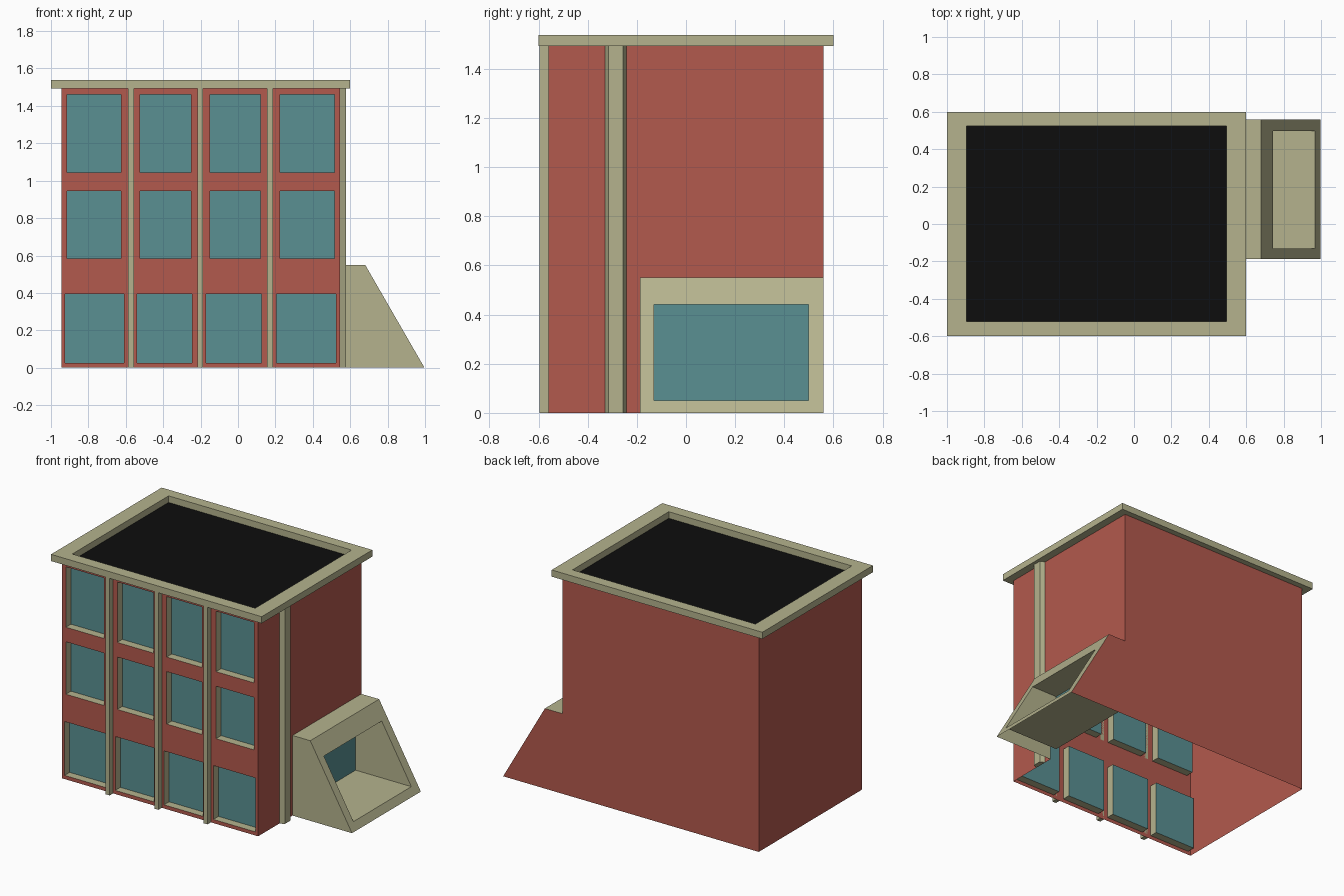
import bpy, bmesh
from mathutils import Vector

if "Cube" in bpy.data.objects:
    bpy.data.objects.remove(bpy.data.objects["Cube"])


def material(name, rgb):
    m = bpy.data.materials.new(name)
    m.diffuse_color = (*rgb, 1)
    m.use_nodes = True
    m.node_tree.nodes["Principled BSDF"].inputs["Base Color"].default_value = m.diffuse_color
    return m


BRICK = material("brick_red", (0.45, 0.10, 0.075))
STONE = material("stone_beige", (0.46, 0.45, 0.27))
GLASS = material("glass_teal", (0.10, 0.28, 0.29))
TAR = material("roof_black", (0.004, 0.004, 0.004))


def build(name, mat, faces):
    """faces: list of (corner points, rough outward direction)"""
    bm = bmesh.new()
    for pts, out in faces:
        f = bm.faces.new([bm.verts.new(p) for p in pts])
        f.normal_update()
        if f.normal.dot(Vector(out)) < 0:
            f.normal_flip()
    bmesh.ops.remove_doubles(bm, verts=bm.verts[:], dist=1e-5)
    me = bpy.data.meshes.new(name)
    bm.to_mesh(me)
    bm.free()
    me.materials.append(mat)
    ob = bpy.data.objects.new(name, me)
    bpy.context.collection.objects.link(ob)
    return ob


def prism(name, mat, outline, z0, z1):
    """vertical prism from a convex xy outline"""
    n = len(outline)
    c = sum((Vector((*p, 0)) for p in outline), Vector()) / n
    faces = [([(*p, z) for p in outline], (0, 0, s)) for z, s in ((z0, -1), (z1, 1))]
    for i in range(n):
        a, b = outline[i], outline[(i + 1) % n]
        mid = Vector(((a[0] + b[0]) / 2, (a[1] + b[1]) / 2, 0))
        faces.append(([(*a, z0), (*b, z0), (*b, z1), (*a, z1)], mid - c))
    return build(name, mat, faces)


def xz(x0, x1, z0, z1, y):
    return [(x0, y, z0), (x1, y, z0), (x1, y, z1), (x0, y, z1)]


L, R, F, B, H = -0.945, 0.545, -0.56, 0.56, 1.493   # main block
EY, EH, EX, TIP = -0.187, 0.55, 0.68, 0.997         # side entrance

# Brick walls, open underneath; back wall runs on over the entrance
build("side_and_back_walls", BRICK, [
    ([(L, B, 0), (TIP, B, 0), (EX, B, EH), (R, B, EH), (R, B, H), (L, B, H)], (0, 1, 0)),
    ([(L, F, 0), (L, B, 0), (L, B, H), (L, F, H)], (-1, 0, 0)),
    ([(R, F, 0), (R, EY, 0), (R, EY, H), (R, F, H)], (1, 0, 0)),
    ([(R, EY, EH), (R, B, EH), (R, B, H), (R, EY, H)], (1, 0, 0)),
])

# Front wall in bands, with recessed windows
upper = [(-0.915, -0.625), (-0.525, -0.25), (-0.15, 0.12), (0.225, 0.515)]
lower = [(-0.925, -0.61), (-0.54, -0.245), (-0.17, 0.125), (0.205, 0.525)]
rows = [(0.025, 0.395, lower), (0.585, 0.945, upper), (1.045, 1.46, upper)]
FRONT = (0, -1, 0)
G = F + 0.055
wall, reveals, panes, z_prev = [], [], [], 0
for z0, z1, cols in rows:
    wall.append((xz(L, R, z_prev, z0, F), FRONT))
    x_prev = L
    for x0, x1 in cols:
        wall.append((xz(x_prev, x0, z0, z1, F), FRONT))
        x_prev = x1
        panes.append((xz(x0, x1, z0, z1, G), FRONT))
        for x, s in ((x0, 1), (x1, -1)):
            reveals.append(([(x, F, z0), (x, G, z0), (x, G, z1), (x, F, z1)], (s, 0, 0)))
        for z, s in ((z0, 1), (z1, -1)):
            reveals.append(([(x0, F, z), (x1, F, z), (x1, G, z), (x0, G, z)], (0, 0, s)))
    wall.append((xz(x_prev, R, z0, z1, F), FRONT))
    z_prev = z1
wall.append((xz(L, R, z_prev, H, F), FRONT))
build("front_wall", BRICK, wall)
build("window_reveals", STONE, reveals)
build("window_panes", GLASS, panes)

# Pilasters
for i, x in enumerate((-0.572, -0.202, 0.171)):
    a, b = x - 0.015, x + 0.015
    prism(f"front_pilaster_{i + 1}", STONE, [(a, -0.597), (b, -0.597), (b, F), (a, F)], 0, H)
prism("side_pilaster", STONE,
      [(R, -0.33), (0.577, -0.316), (0.577, -0.256), (R, -0.242)], 0, H)

# Flat roof and overhanging parapet ring
build("roof", TAR, [([(L, F, H), (R, F, H), (R, B, H), (L, B, H)], (0, 0, 1))])


def rect(x0, x1, y0, y1):
    return [(x0, y0), (x1, y0), (x1, y1), (x0, y1)]


outer, inner = rect(-1, 0.6, -0.6, 0.6), rect(-0.895, 0.495, -0.52, 0.525)
dirs = [(0, -1, 0), (1, 0, 0), (0, 1, 0), (-1, 0, 0)]
z0, z1, ring = 1.492, 1.538, []
for i in range(4):
    j = (i + 1) % 4
    a, b, c, d = outer[i], outer[j], inner[j], inner[i]
    for z, s in ((z0, -1), (z1, 1)):
        ring.append(([(*p, z) for p in (a, b, c, d)], (0, 0, s)))
    for p, q, s in ((a, b, 1), (d, c, -1)):
        ring.append(([(*p, z0), (*q, z0), (*q, z1), (*p, z1)], s * Vector(dirs[i])))
build("parapet", STONE, ring)


# Side entrance: sloped frame with a deep horizontal recess
def slope(y, z):
    return (EX + (TIP - EX) * (1 - z / EH), y, z)


oy, oz = (EY, B), (0, EH)
iy, iz = (-0.13, 0.498), (0.05, 0.44)
quad = ((0, 0), (1, 0), (1, 1), (0, 1))
out = [slope(oy[a], oz[b]) for a, b in quad]
inn = [slope(iy[a], iz[b]) for a, b in quad]
end = [(R, p[1], p[2]) for p in inn]
into = [(0, 0, 1), (0, -1, 0), (0, 0, -1), (0, 1, 0)]
ent = [([(R, EY, 0), out[0], out[3], (R, EY, EH)], (0, -1, 0)),
       ([(R, EY, EH), out[3], out[2], (R, B, EH)], (0, 0, 1))]
for i in range(4):
    j = (i + 1) % 4
    ent.append(([out[i], out[j], inn[j], inn[i]], (1, 0, 1)))
    ent.append(([inn[i], inn[j], end[j], end[i]], into[i]))
build("side_entrance", STONE, ent)
build("side_entrance_pane", GLASS, [(end, (1, 0, 0))])
